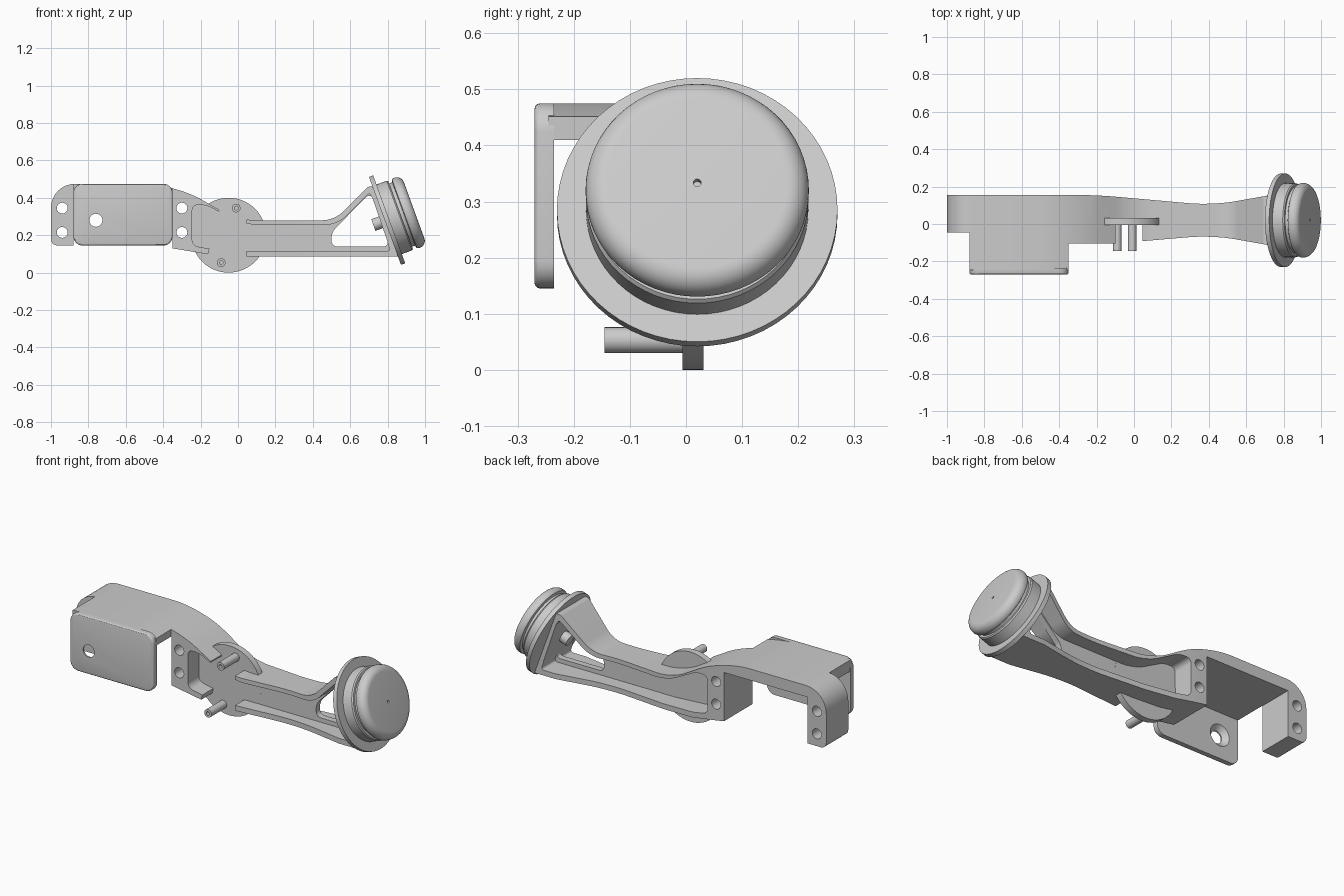
import bpy, bmesh, math
from mathutils import Vector

if "Cube" in bpy.data.objects:
    bpy.data.objects.remove(bpy.data.objects["Cube"])

grey = bpy.data.materials.new("plain_grey")
grey.diffuse_color = (0.6, 0.6, 0.6, 1)
grey.use_nodes = True
grey.node_tree.nodes["Principled BSDF"].inputs["Base Color"].default_value = grey.diffuse_color


def rounded(pts, n=8):
    """Corner list (a, b[, cut]) -> outline with corners softened by the cut distance."""
    out = []
    for i, p in enumerate(pts):
        v = Vector(p[:2])
        if len(p) < 3:
            out.append(v)
            continue
        to_prev = Vector(pts[i - 1][:2]) - v
        to_next = Vector(pts[(i + 1) % len(pts)][:2]) - v
        s = v + to_prev.normalized() * min(p[2], .48 * to_prev.length)
        e = v + to_next.normalized() * min(p[2], .48 * to_next.length)
        # cubic corner, close to a circular arc
        k1, k2 = s.lerp(v, 0.56), e.lerp(v, 0.56)
        for j in range(n + 1):
            t = j / n
            u = 1 - t
            out.append(s * u**3 + k1 * 3 * u * u * t + k2 * 3 * u * t * t + e * t**3)
    return out


def finish(name, bm):
    bmesh.ops.recalc_face_normals(bm, faces=bm.faces)
    if bm.calc_volume(signed=True) < 0:
        bmesh.ops.reverse_faces(bm, faces=bm.faces)
    me = bpy.data.meshes.new(name)
    bm.to_mesh(me)
    bm.free()
    ob = bpy.data.objects.new(name, me)
    bpy.context.collection.objects.link(ob)
    me.materials.append(grey)
    return ob


def prism(name, pts, lo, hi, axis="y"):
    """Extrude an outline: axis y takes (x, z) points, axis z takes (x, y) points."""
    bm = bmesh.new()
    place = (lambda p, h: (p[0], h, p[1])) if axis == "y" else (lambda p, h: (p[0], p[1], h))
    outline = rounded(pts)
    a = [bm.verts.new(place(p, lo)) for p in outline]
    b = [bm.verts.new(place(p, hi)) for p in outline]
    bm.faces.new(a)
    bm.faces.new(b[::-1])
    for i in range(len(a)):
        j = (i + 1) % len(a)
        bm.faces.new((a[j], a[i], b[i], b[j]))
    return finish(name, bm)


def lathe(name, prof, origin, axis, seg=64):
    """Spin (radius, distance) points round an axis; first and last radius are 0."""
    bm = bmesh.new()
    q = Vector((0, 0, 1)).rotation_difference(Vector(axis).normalized())
    rings = []
    for r, d in prof:
        count = seg if r > 0 else 1
        rings.append([bm.verts.new(Vector(origin) + q @ Vector((
            r * math.cos(math.tau * i / seg), r * math.sin(math.tau * i / seg), d)))
            for i in range(count)])
    for a, b in zip(rings, rings[1:]):
        for i in range(seg):
            j = (i + 1) % seg
            quad = [a[i % len(a)], a[j % len(a)], b[j % len(b)], b[i % len(b)]]
            bm.faces.new(list(dict.fromkeys(quad)))
    return finish(name, bm)


def boolean(ob, tool, op="DIFFERENCE"):
    mod = ob.modifiers.new("cut", "BOOLEAN")
    mod.operation, mod.object = op, tool
    for solver in ("EXACT", "MANIFOLD", "FLOAT"):
        mod.solver = solver
        bpy.context.view_layer.update()
        dg = bpy.context.evaluated_depsgraph_get()
        me = bpy.data.meshes.new_from_object(ob.evaluated_get(dg))
        if len(me.polygons):
            ob.data = me
            break
    ob.modifiers.clear()
    bpy.data.objects.remove(tool)


def drill(ob, x, z, r, lo=-0.4, hi=0.4):
    boolean(ob, lathe("drill", [(0, lo), (r, lo), (r, hi), (0, hi)], (x, 0, z), (0, 1, 0), 32))


# Arm and bracket: side outline crossed with plan outline
arm = prism("arm_and_bracket", [
    (-1, .145, .035), (-.88, .145), (-.88, .41), (-.35, .41), (-.35, .13),
    (-.14, .095), (.04, .085), (.86, .085), (.723, .46), (.695, .46, .01),
    (.515, .28, .06), (-.005, .28, .1), (-.34, .475, .17), (-1, .475, .13)], -.4, .4)
boolean(arm, prism("plan", [
    (-1.1, -.045), (-.879, -.045), (-.879, -.245), (-.351, -.245), (-.351, -.105), (-.1, -.105),
    (.04, -.092), (.42, -.06, .12), (.72, -.113), (.95, -.113),
    (.95, .153), (.72, .153), (.42, .1, .12), (-.2, .155, .1), (-1.1, .155)], -.1, .7, "z"), "INTERSECT")

# Channel pockets on both sides leave a thin web
pocket = [(-.245, .145, .03), (-.15, .127), (.05, .115), (.815, .115, .02), (.705, .425, .012),
          (.68, .405), (.53, .255, .06), (.03, .255, .08), (-.17, .362, .03), (-.245, .362, .03)]
for lo, hi in ((-.45, -.005), (.03, .45)):
    boolean(arm, prism("pocket", pocket, lo, hi))
# Front flanges are broken around the pivot disc
boolean(arm, prism("gap", [(-.18, .02), (.045, .02), (.045, .45), (-.07, .45)], -.46, -.0055))
# Window near the bumper
boolean(arm, prism("window", [(.5, .14, .03), (.808, .14, .03), (.715, .41, .012),
                              (.69, .41, .012), (.5, .215, .03)], -.47, .47))
# Bolt holes in the bracket
for x in (-.94, -.3):
    for z in (.215, .345):
        drill(arm, x, z, .029)

# Front cover plate, rounded on its front edge, with countersunk hole
plate = prism("cover_plate", [(-.88, .145, .05), (-.35, .145, .05), (-.35, .475, .05),
                              (-.88, .475, .05)], -.27, -.2)
bev = plate.modifiers.new("edge", "BEVEL")
bev.width, bev.segments, bev.limit_method = .01, 3, "ANGLE"
boolean(plate, prism("trim", [(-1, 0), (0, 0), (0, 1), (-1, 1)], -.235, 0))
boolean(plate, lathe("countersink", [(0, -.4), (.035, -.4), (.035, -.262), (.062, -.235),
                                     (.062, -.2), (0, -.2)], (-.76, 0, .28), (0, 1, 0), 32))

# Pivot disc and its two hollow pins
lathe("pivot_disc", [(0, -.006), (.2, -.006), (.2, .031), (0, .031)], (-.05, 0, .2), (0, 1, 0))
for x, z in ((-.01, .345), (-.09, .053)):
    lathe("pivot_pin", [(0, 0), (.023, 0), (.023, .145), (.01, .145), (.01, .12), (0, .12)],
          (x, 0, z), (0, -1, 0), 32)

# Tilted bumper: stub shaft, flange, base and rounded cap
centre = (.797, .02, .281)
tilt = (math.cos(math.radians(20)), 0, math.sin(math.radians(20)))
lathe("bumper_shaft", [(0, -.078), (.033, -.078), (.033, 0), (0, 0)], centre, tilt, 32)
lathe("bumper_flange", [(0, -.012), (.25, -.012), (.25, .012), (0, .012)], centre, tilt)
lathe("bumper_base", [(0, .005), (.198, .005), (.198, .07), (.193, .077), (.18, .077),
                      (.18, .1), (0, .1)], centre, tilt)
edge = [(.16 + .039 * math.cos(a), .116 + .038 * math.sin(a))
        for a in (math.pi / 16 * i for i in range(9))]
lathe("bumper_cap", [(0, .095), (.188, .095), (.196, .099), (.199, .107)] + edge +
      [(.007, .154), (.007, .14), (0, .14)], centre, tilt)

# Smooth curved faces, keep edges sharp
bpy.ops.object.select_all(action="DESELECT")
for ob in bpy.context.collection.objects:
    ob.select_set(True)
    bpy.context.view_layer.objects.active = ob
bpy.ops.object.shade_smooth_by_angle(angle=math.radians(30))
